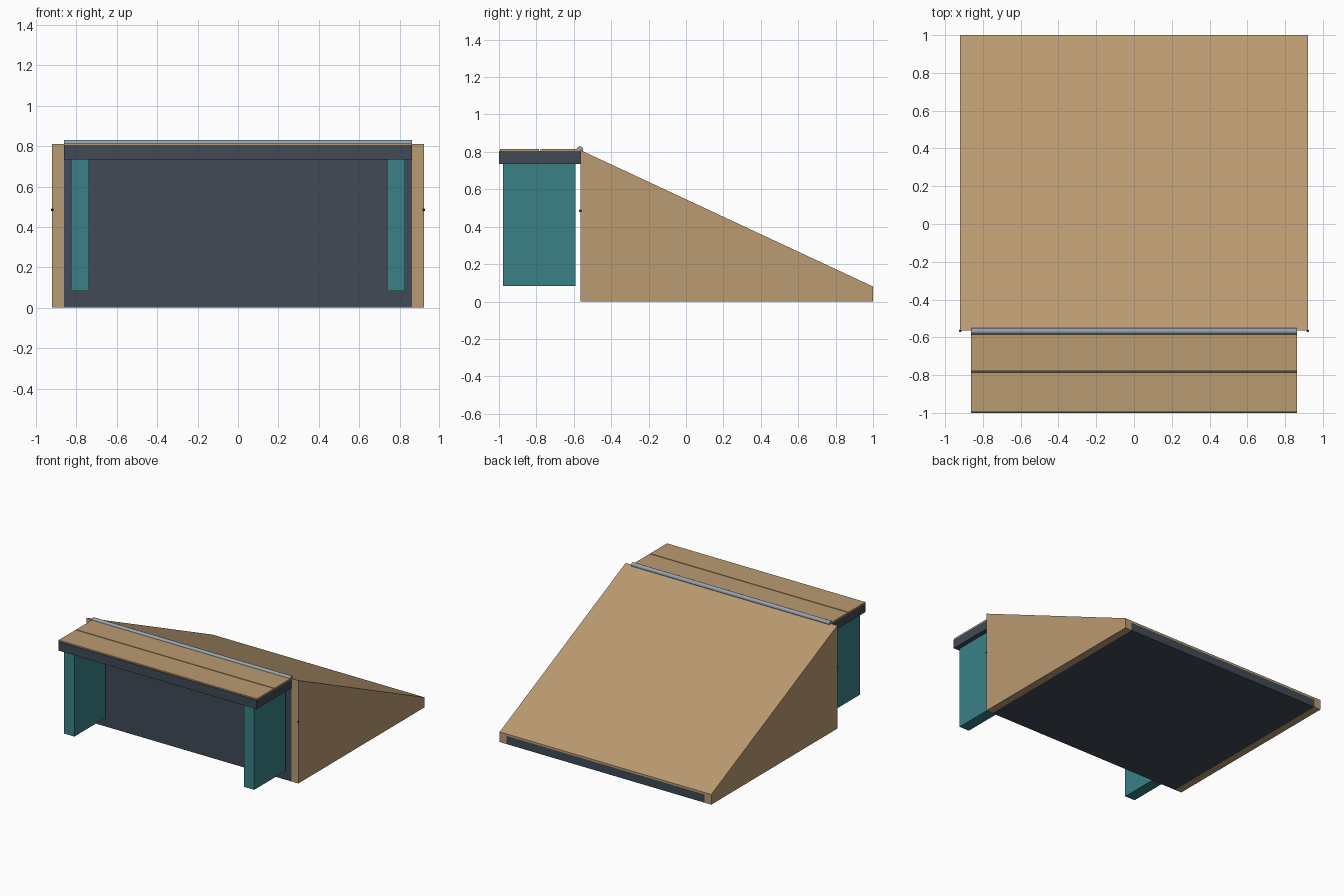
import bpy, bmesh, math

if "Cube" in bpy.data.objects:
    bpy.data.objects.remove(bpy.data.objects["Cube"])


def material(name, rgb):
    m = bpy.data.materials.new(name)
    m.diffuse_color = (*rgb, 1)
    m.use_nodes = True
    m.node_tree.nodes["Principled BSDF"].inputs["Base Color"].default_value = m.diffuse_color
    return m


WOOD = material("plywood", (0.49, 0.325, 0.166))
DARK = material("dark_slate", (0.052, 0.068, 0.09))
TEAL = material("teal", (0.041, 0.22, 0.24))
STEEL = material("steel", (0.30, 0.36, 0.42))


def prism(name, profile, x0, x1, mat):
    """Extrude a (y, z) outline along x."""
    bm = bmesh.new()
    face = bm.faces.new([bm.verts.new((x0, y, z)) for y, z in profile])
    ext = bmesh.ops.extrude_face_region(bm, geom=[face])
    moved = [g for g in ext["geom"] if isinstance(g, bmesh.types.BMVert)]
    bmesh.ops.translate(bm, verts=moved, vec=(x1 - x0, 0, 0))
    bmesh.ops.recalc_face_normals(bm, faces=bm.faces)
    mesh = bpy.data.meshes.new(name)
    bm.to_mesh(mesh)
    bm.free()
    mesh.materials.append(mat)
    obj = bpy.data.objects.new(name, mesh)
    bpy.context.collection.objects.link(obj)
    return obj


def box(name, x, y, z, mat):
    return prism(name, [(y[0], z[0]), (y[1], z[0]), (y[1], z[1]), (y[0], z[1])], *x, mat)


FRONT, BACK, TOP, LIP = -0.565, 1.0, 0.81, 0.08
SHEET = 0.016
CORE, WIDE = 0.862, 0.92


def wedge(drop):
    return [(FRONT, 0), (BACK, 0), (BACK, LIP - drop), (FRONT, TOP - drop)]


# Ramp body, riding surface and side panels
prism("ramp_core", wedge(SHEET), -CORE, CORE, DARK)
prism("ramp_surface", [(FRONT, TOP - SHEET), (BACK, LIP - SHEET), (BACK, LIP), (FRONT, TOP)],
      -WIDE, WIDE, WOOD)
for side, s in (("left", -1), ("right", 1)):
    prism(side + "_side_panel", wedge(SHEET), s * CORE, s * WIDE, WOOD)
    # Deck supports
    box(side + "_deck_leg", sorted((s * 0.738, s * 0.826)), (-0.978, -0.592), (0.083, 0.735), TEAL)
    # Small bolt on the panel edge
    bpy.ops.mesh.primitive_uv_sphere_add(segments=8, ring_count=6, radius=0.007,
                                         location=(s * WIDE, FRONT, 0.485))
    bolt = bpy.context.object
    bolt.name = side + "_panel_bolt"
    bolt.data.materials.append(DARK)

# Platform frame and two boards with a narrow seam
box("deck_frame", (-CORE, CORE), (-1.0, FRONT), (0.735, 0.805), DARK)
box("front_deck_board", (-CORE, CORE), (-0.995, -0.786), (0.805, 0.815), WOOD)
box("rear_deck_board", (-CORE, CORE), (-0.779, FRONT), (0.805, 0.815), WOOD)

# Pipe along the top edge
bpy.ops.mesh.primitive_cylinder_add(vertices=20, radius=0.017, depth=2 * CORE,
                                    location=(0, -0.567, 0.813), rotation=(0, math.pi / 2, 0))
pipe = bpy.context.object
pipe.name = "coping_pipe"
pipe.data.materials.append(STEEL)
bpy.ops.object.shade_smooth_by_angle(angle=math.radians(40))
